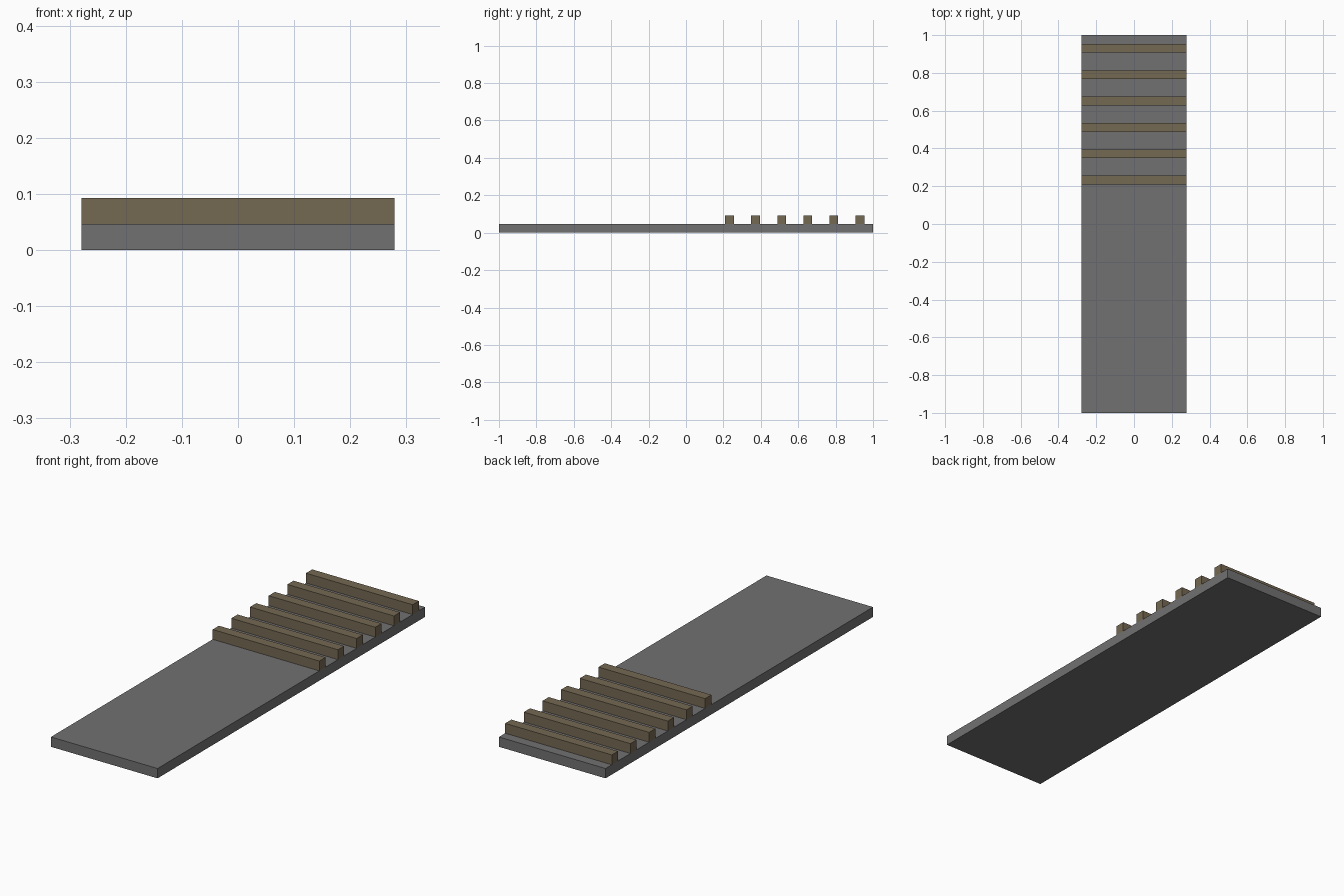
import bpy

default = bpy.data.objects.get("Cube")
if default:
    bpy.data.objects.remove(default, do_unlink=True)

UNIT = 2 / 43  # thickness of the board and of each slat
WIDTH = 12 * UNIT


def make_material(name, color):
    mat = bpy.data.materials.new(name)
    mat.use_nodes = True
    mat.diffuse_color = color
    mat.node_tree.nodes["Principled BSDF"].inputs["Base Color"].default_value = color
    return mat


def add_box(name, size, center, mat):
    bpy.ops.mesh.primitive_cube_add(size=1, location=center)
    box = bpy.context.object
    box.name = name
    box.scale = size
    bpy.ops.object.transform_apply(location=False, rotation=False, scale=True)
    box.data.materials.append(mat)
    return box


grey = make_material("grey", (0.17, 0.165, 0.168, 1))
brown = make_material("brown", (0.178, 0.138, 0.084, 1))

# Flat board
add_box("base_board", (WIDTH, 2, UNIT), (0, 0, UNIT / 2), grey)

# Six evenly spaced cross slats on the back part
for i in range(6):
    y = -1 + (26.5 + 3 * i) * UNIT
    add_box(f"cross_slat_{i + 1}", (WIDTH, UNIT, UNIT), (0, y, 1.5 * UNIT), brown)
